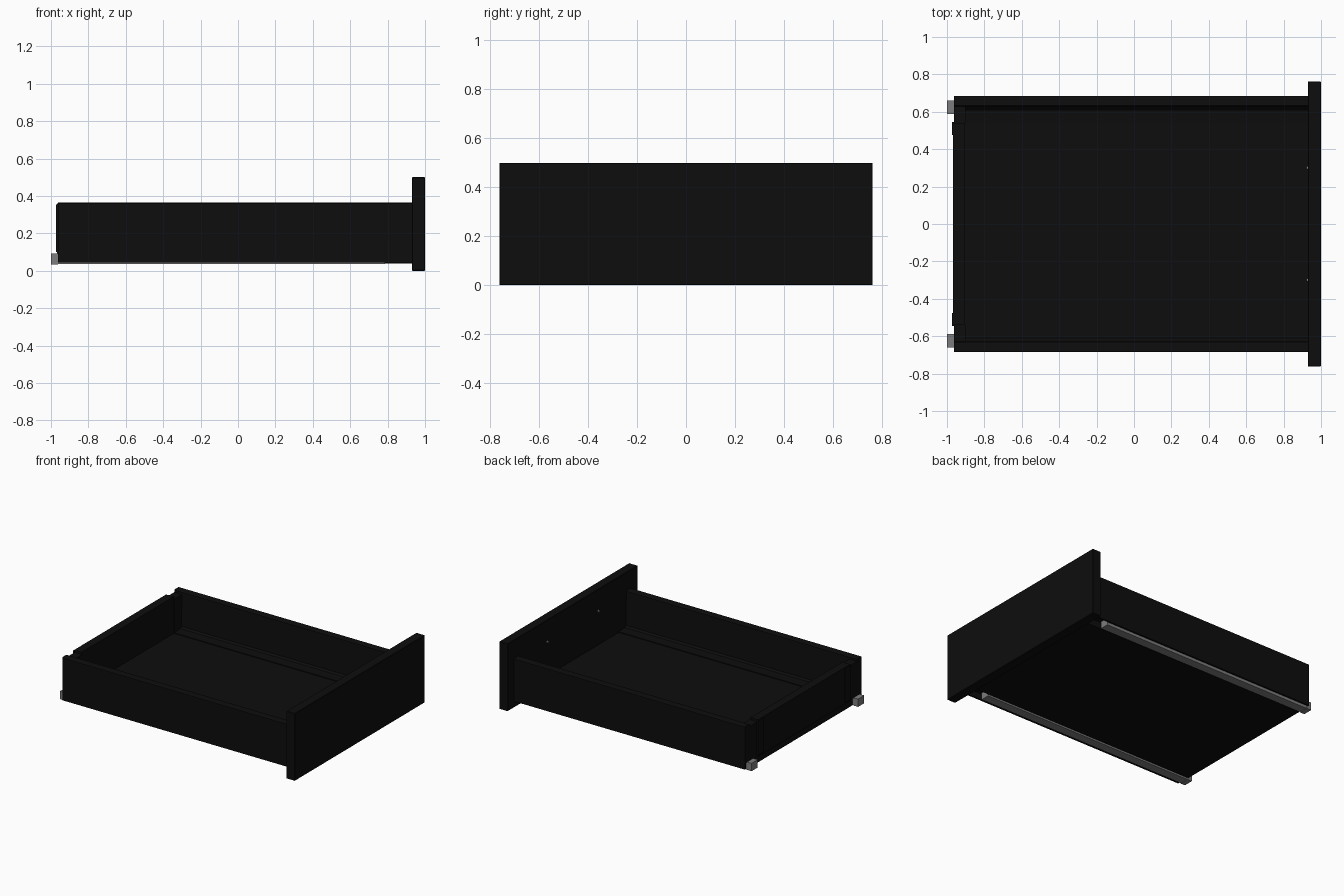
import bpy, bmesh, math

if "Cube" in bpy.data.objects:
    bpy.data.objects.remove(bpy.data.objects["Cube"])


def material(name, v):
    m = bpy.data.materials.new(name)
    m.diffuse_color = (v, v, v, 1)
    m.use_nodes = True
    m.node_tree.nodes["Principled BSDF"].inputs["Base Color"].default_value = m.diffuse_color
    return m


BLACK = material("black_finish", 0.004)
STEEL = material("steel", 0.2)


def finish(name, bm, mat):
    bmesh.ops.recalc_face_normals(bm, faces=bm.faces)
    mesh = bpy.data.meshes.new(name)
    bm.to_mesh(mesh)
    bm.free()
    mesh.materials.append(mat)
    ob = bpy.data.objects.new(name, mesh)
    bpy.context.collection.objects.link(ob)
    return ob


def box(name, x, y, z, mat=BLACK, bevel=0):
    bm = bmesh.new()
    bmesh.ops.create_cube(bm, size=1)
    for v in bm.verts:
        for i, (a, b) in enumerate((x, y, z)):
            v.co[i] = a + (v.co[i] + 0.5) * (b - a)
    ob = finish(name, bm, mat)
    if bevel:
        mod = ob.modifiers.new("edge", "BEVEL")
        mod.width = bevel
        mod.segments = 1
    return ob


def extrude_x(name, profile, x0, x1, mat=BLACK):
    bm = bmesh.new()
    f = bm.faces.new([bm.verts.new((x0, y, z)) for y, z in profile])
    out = bmesh.ops.extrude_face_region(bm, geom=[f])
    for v in out["geom"]:
        if isinstance(v, bmesh.types.BMVert):
            v.co.x = x1
    return finish(name, bm, mat)


# Front panel, floor and back panel
box("front_panel", (0.93, 1.0), (-0.762, 0.762), (0, 0.5), bevel=0.003)
box("floor_panel", (-0.962, 0.93), (-0.58, 0.58), (0.04, 0.088))
box("back_panel", (-0.968, -0.905), (-0.54, 0.54), (0.088, 0.36))

# Drawer side profile: sloping inner wall, ledge and open runner channel
SIDE = [(0.685, 0.045), (0.685, 0.36), (0.678, 0.364), (0.637, 0.364),
        (0.63, 0.36), (0.622, 0.11), (0.61, 0.098), (0.54, 0.094),
        (0.54, 0.088), (0.672, 0.088), (0.672, 0.045)]

for s, tag in ((1, "left"), (-1, "right")):
    def span(a, b):
        return tuple(sorted((s * a, s * b)))

    extrude_x(f"side_wall_{tag}", [(s * y, z) for y, z in SIDE], -0.962, 0.93)

    # Bracket joining the back panel to the side
    box(f"back_bracket_{tag}", (-0.962, -0.9), span(0.54, 0.628), (0.09, 0.345))
    box(f"bracket_tab_{tag}", (-0.974, -0.96), span(0.475, 0.545), (0.1, 0.355))

    # Runner under the drawer, with a taller exposed rear end
    box(f"runner_{tag}", (-1.0, 0.785), span(0.59, 0.657), (0.035, 0.087), STEEL)
    box(f"runner_end_{tag}", (-1.0, -0.963), span(0.588, 0.66), (0.034, 0.092), STEEL)

    # Screw head on the inside of the front panel
    bpy.ops.mesh.primitive_cylinder_add(vertices=16, radius=0.009, depth=0.012,
                                        location=(0.927, s * 0.3, 0.34),
                                        rotation=(0, math.pi / 2, 0))
    screw = bpy.context.object
    screw.name = f"screw_{tag}"
    screw.data.materials.append(STEEL)
    bpy.ops.object.shade_smooth_by_angle()
